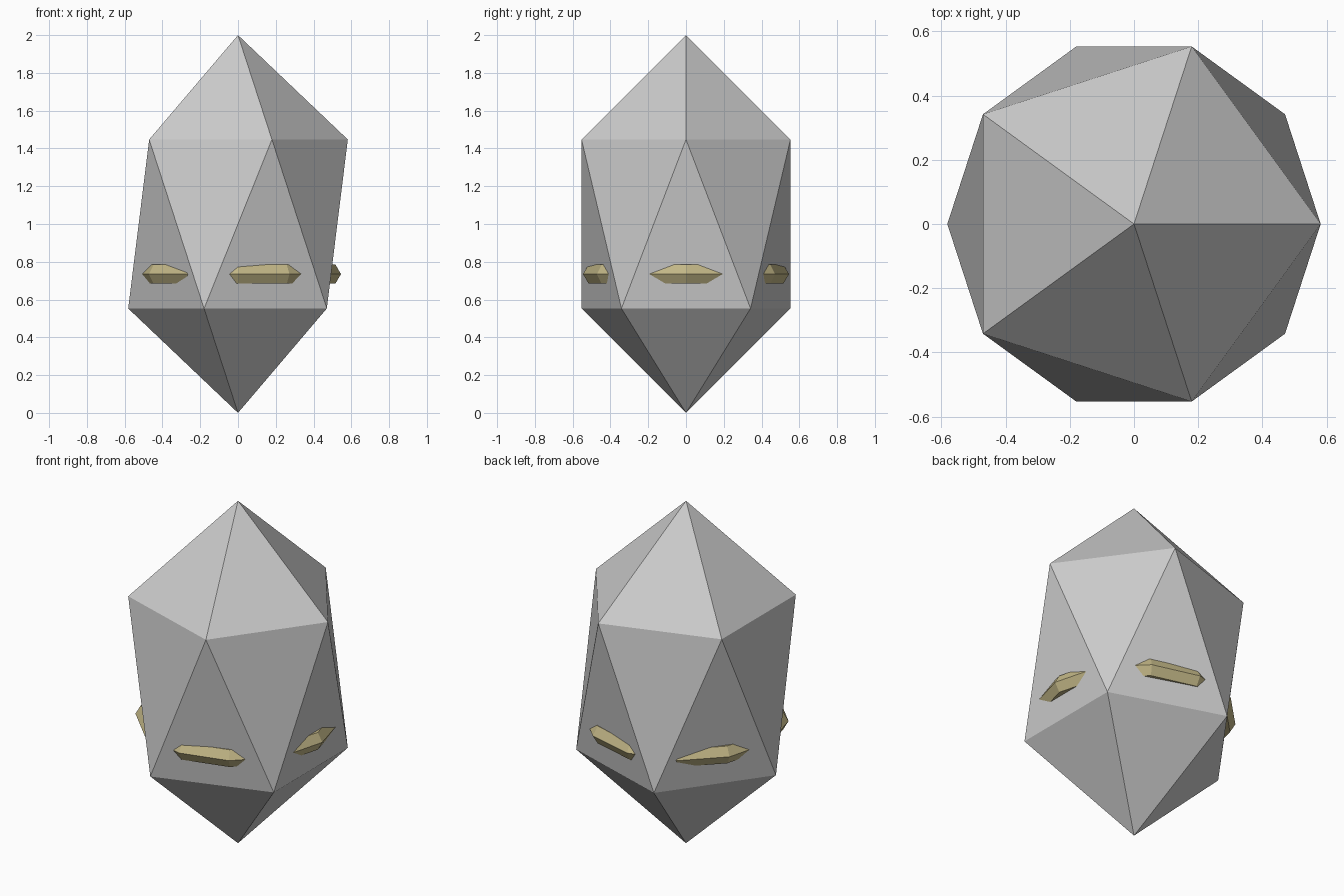
import bpy

if "Cube" in bpy.data.objects:
    bpy.data.objects.remove(bpy.data.objects["Cube"])

# Body: stretched icosahedron standing on its tip
bpy.ops.mesh.primitive_ico_sphere_add(subdivisions=1, radius=1, location=(0, 0, 1))
body = bpy.context.object
body.name = "crystal_body"
body.scale = (0.65, 0.65, 1)

# Band: low-poly ring that breaks through the five lower side faces
bpy.ops.mesh.primitive_torus_add(
    major_segments=12, minor_segments=6,
    major_radius=0.487, minor_radius=0.058, location=(0, 0, 0.735))
band = bpy.context.object
band.name = "gold_band"

gold = bpy.data.materials.new("gold")
gold.diffuse_color = (0.54, 0.47, 0.24, 1)
gold.use_nodes = True
gold.node_tree.nodes["Principled BSDF"].inputs["Base Color"].default_value = gold.diffuse_color
band.data.materials.append(gold)

# Flat facets and applied scale
for part in (body, band):
    part.data.transform(part.matrix_basis.to_3x3().to_4x4())
    part.scale = (1, 1, 1)
    part.data.shade_flat()
